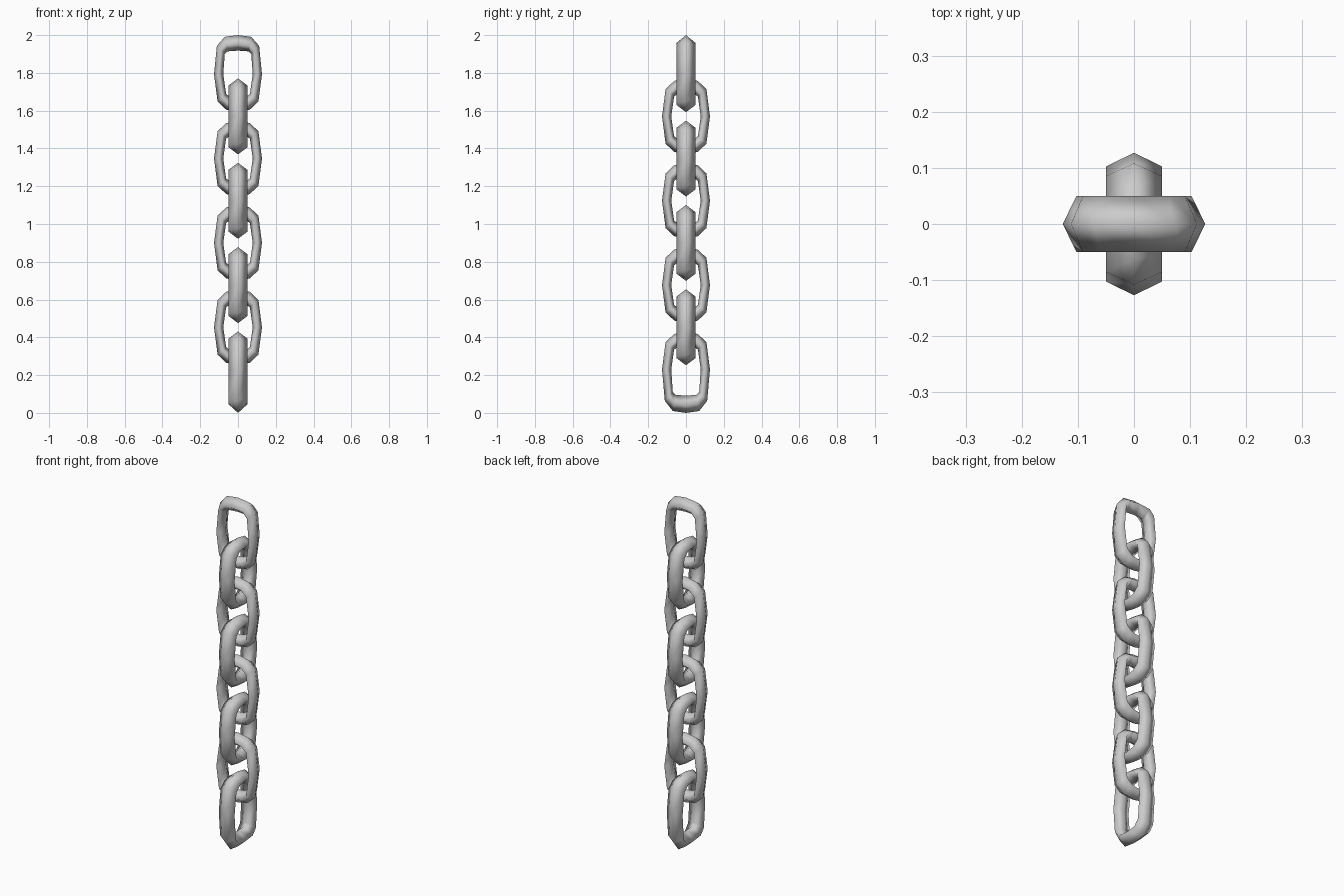
import bpy

if "Cube" in bpy.data.objects:
    bpy.data.objects.remove(bpy.data.objects["Cube"])

# quarter outlines of one link (side -> end): outer ridge and inner ridge
OUTER = [(.127, 0), (.108, .145), (.062, .188), (0, .201)]
INNER = [(.078, 0), (.063, .105), (.042, .121), (0, .126)]
# wider, rounder free end used at the two ends of the chain
END_OUTER = [(.127, 0), (.112, .15), (.070, .198), (0, .207)]
END_INNER = [(.078, 0), (.070, .108), (.055, .121), (0, .125)]
HALF_THICK = 0.05


def loop(top, bottom, kt, kb):
    """Mirror quarter outlines into a closed 12-point loop."""
    t = [(x, z * kt) for x, z in top]
    b = [(x, -z * kb) for x, z in bottom]
    return (t + [(-x, z) for x, z in t[-2::-1]]
            + [(-x, z) for x, z in b[1:]] + [(x, z) for x, z in b[-2:0:-1]])


def make_link(name, zc, turned, free_top=False, free_bottom=False):
    kb = 1.11 if free_bottom else 1
    out = loop(END_OUTER if free_top else OUTER,
               END_OUTER if free_bottom else OUTER, 1, kb)
    inn = loop(END_INNER if free_top else INNER,
               END_INNER if free_bottom else INNER, 1, kb)
    verts = []
    # four-sided section at each station
    for (ox, oz), (ix, iz) in zip(out, inn):
        mx, mz = (ox + ix) / 2, (oz + iz) / 2
        ring = [(ox, 0, oz), (mx, HALF_THICK, mz), (ix, 0, iz), (mx, -HALF_THICK, mz)]
        verts += [(-y, x, z) if turned else (x, y, z) for x, y, z in ring]
    n = len(out)
    faces = []
    for i in range(n):
        a, b = i * 4, (i + 1) % n * 4
        for j in range(4):
            k = (j + 1) % 4
            faces.append((a + j, a + k, b + k, b + j))
    me = bpy.data.meshes.new(name)
    me.from_pydata(verts, [], faces)
    me.shade_smooth()
    ob = bpy.data.objects.new(name, me)
    ob.location.z = zc
    bpy.context.collection.objects.link(ob)
    return ob


# eight links, alternately turned a quarter
for i in range(8):
    make_link(f"chain_link_{i + 1}", 1.793 - 0.2233 * i, i % 2 == 1, i == 0, i == 7)
